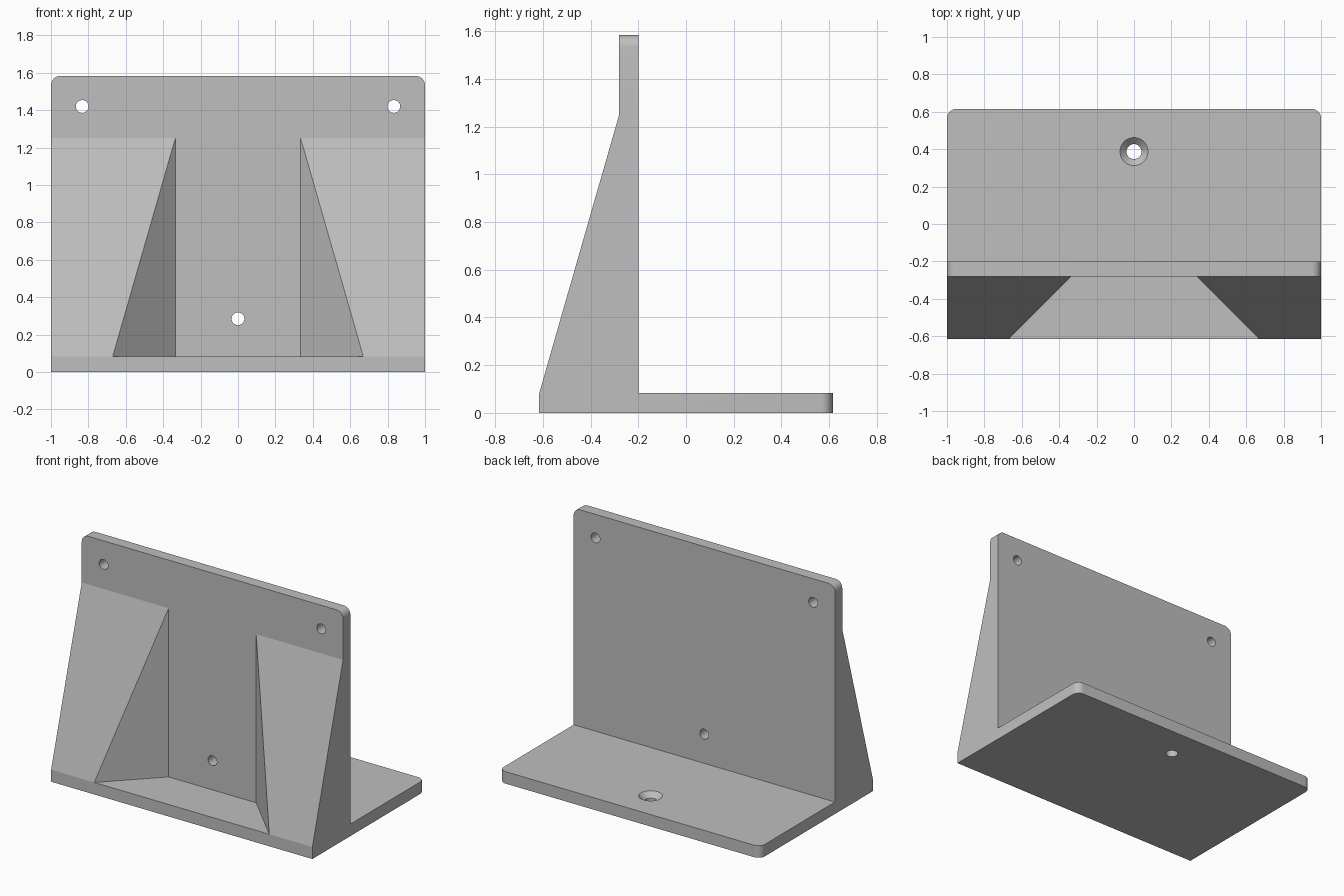
import bpy, bmesh, math
from mathutils import Matrix

cube = bpy.data.objects.get("Cube")
if cube:
    bpy.data.objects.remove(cube, do_unlink=True)

FRONT, BACK, TOP = -0.615, 0.615, 1.583
WALL_FRONT, WALL_BACK, FLOOR = -0.28, -0.2, 0.083
RIB_TOP = 1.25

grey = bpy.data.materials.new("plain_grey")
grey.use_nodes = True
colour = (0.52, 0.52, 0.52, 1)
grey.diffuse_color = colour
grey.node_tree.nodes["Principled BSDF"].inputs["Base Color"].default_value = colour


def make_object(name, bm):
    bmesh.ops.recalc_face_normals(bm, faces=bm.faces)
    mesh = bpy.data.meshes.new(name)
    bm.to_mesh(mesh)
    bm.free()
    mesh.materials.append(grey)
    obj = bpy.data.objects.new(name, mesh)
    bpy.context.collection.objects.link(obj)
    return obj


def loft(profile, x_left, x_right):
    """Solid from a (y, z) profile whose two ends follow x functions of y."""
    bm = bmesh.new()
    a = [bm.verts.new((x_left(y), y, z)) for y, z in profile]
    b = [bm.verts.new((x_right(y), y, z)) for y, z in profile]
    bm.faces.new(a)
    bm.faces.new(b)
    for i in range(len(a)):
        j = (i + 1) % len(a)
        bm.faces.new((a[i], a[j], b[j], b[i]))
    return bm


def cone_cutter(name, centre, depth, r1, r2, rotation=Matrix()):
    bm = bmesh.new()
    bmesh.ops.create_cone(bm, cap_ends=True, segments=40, radius1=r1, radius2=r2,
                          depth=depth, matrix=Matrix.Translation(centre) @ rotation)
    obj = make_object(name, bm)
    obj.hide_render = True
    return obj


def combine(target, other, operation):
    mod = target.modifiers.new(operation.title(), "BOOLEAN")
    mod.operation, mod.object, mod.solver = operation, other, "EXACT"
    bpy.context.view_layer.objects.active = target
    bpy.ops.object.modifier_apply(modifier=mod.name)
    bpy.data.objects.remove(other, do_unlink=True)


# Base plate and upright wall in one piece
bm = loft([(FRONT, 0), (BACK, 0), (BACK, FLOOR), (WALL_BACK, FLOOR), (WALL_BACK, TOP),
           (WALL_FRONT, TOP), (WALL_FRONT, FLOOR), (FRONT, FLOOR)],
          lambda y: -1, lambda y: 1)

# Rounded corners at the wall top and the back of the base
corners = []
for e in bm.edges:
    p, q = (v.co for v in e.verts)
    if abs(p.x - q.x) < 0.01 and (min(p.z, q.z) > 1.5 or min(p.y, q.y) > 0.6):
        corners.append(e)
bmesh.ops.bevel(bm, geom=corners, offset=0.05, segments=8, profile=0.5, affect="EDGES")
bracket = make_object("angle_bracket", bm)

# Sloping ribs with splayed inner sides, sunk slightly into the plates
rib_profile = [(FRONT, 0.04), (FRONT, FLOOR), (WALL_FRONT, RIB_TOP),
               (-0.24, RIB_TOP), (-0.24, 0.04)]
for side, name in ((1, "left_rib"), (-1, "right_rib")):
    rib = make_object(name, loft(rib_profile,
                                 lambda y: side * (0.335 + WALL_FRONT - y),
                                 lambda y: side))
    combine(bracket, rib, "UNION")

# Screw holes through the wall
along_y = Matrix.Rotation(math.pi / 2, 4, "X")
for x, z in ((-0.833, 1.42), (0.833, 1.42), (0, 0.285)):
    hole = cone_cutter("wall_hole_cutter", (x, -0.24, z), 0.3, 0.034, 0.034, along_y)
    combine(bracket, hole, "DIFFERENCE")

# Countersunk hole through the base
hole = cone_cutter("base_hole_cutter", (0, 0.387, 0.04), 0.3, 0.04, 0.04)
combine(bracket, hole, "DIFFERENCE")
sink = cone_cutter("countersink_cutter", (0, 0.387, FLOOR), 0.07, 0.04, 0.11)
combine(bracket, sink, "DIFFERENCE")

# Smooth the holes and rounded corners, keep the rest crisp
bpy.ops.object.select_all(action="DESELECT")
bracket.select_set(True)
bpy.context.view_layer.objects.active = bracket
bpy.ops.object.shade_smooth_by_angle(angle=math.radians(13))
